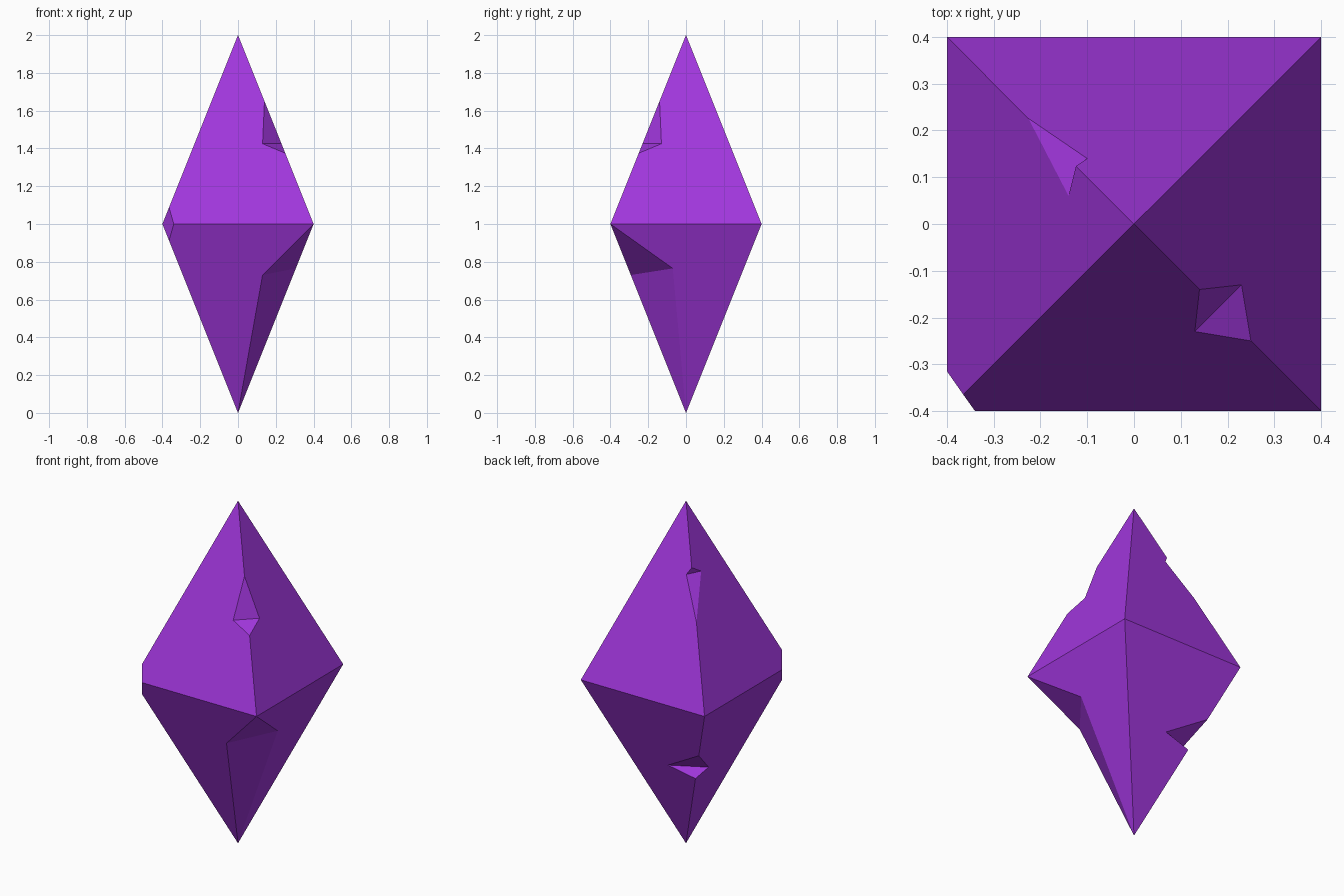
import bpy
import bmesh

HALF, HEIGHT = 0.4, 2.0
SIDES = {"front": (0, -1), "left": (1, 0), "back": (0, 1), "right": (-1, 0)}

if "Cube" in bpy.data.objects:
    bpy.data.objects.remove(bpy.data.objects["Cube"])


def reach(z):
    """Half width of the double pyramid at a height."""
    return HALF * min(z, HEIGHT - z)


def on_edge(sx, sy, z):
    """Point on a sloping corner edge."""
    return (sx * reach(z), sy * reach(z), z)


def on_side(side, along, z):
    """Point lying on one sloping side."""
    nx, ny = SIDES[side]
    return (nx * reach(z) + abs(ny) * along, ny * reach(z) + abs(nx) * along, z)


def chip(name, sx, sy, high, low, first, second):
    """Notch in a corner edge: its two ends and one point on each side."""
    return {name + "_high": on_edge(sx, sy, high),
            name + "_low": on_edge(sx, sy, low),
            name + "_a": on_side(*first),
            name + "_b": on_side(*second)}


# Tips and whole waist corners
points = {"tip": (0, 0, HEIGHT), "base": (0, 0, 0),
          "front_left": on_edge(1, -1, 1),
          "back_left": on_edge(1, 1, 1),
          "back_right": on_edge(-1, 1, 1)}

# Chips broken out of the edges, and the cut waist corner
points |= chip("nick", 1, -1, 1.65, 1.375, ("front", 0.13, 1.425), ("left", -0.13, 1.425))
points |= chip("spur", -1, 1, 1.69, 1.435, ("back", -0.10, 1.65), ("right", 0.06, 1.65))
points |= chip("dent", -1, 1, 0.69, 0.51, ("back", -0.037, 0.55), ("right", 0.10, 0.54))
points |= chip("cut", -1, -1, 1.0875, 0.9125, ("front", -0.34, 1), ("right", -0.315, 1))
points |= {"gash_a": on_side("front", 0.13, 0.73),
           "gash_b": on_side("left", -0.07, 0.765)}

outlines = [
    # Upper sides: front, left, back, right
    "tip cut_high cut_a front_left nick_low nick_a nick_high",
    "tip nick_high nick_b nick_low front_left back_left",
    "tip back_left back_right spur_low spur_a spur_high",
    "tip spur_high spur_b spur_low back_right cut_b cut_high",
    # Lower sides: front, left, back, right
    "base gash_a front_left cut_a cut_low",
    "base back_left front_left gash_b",
    "base dent_low dent_a dent_high back_right back_left",
    "base cut_low cut_b back_right dent_high dent_b dent_low",
    # Long gash and flat corner cut
    "front_left gash_a gash_b",
    "base gash_b gash_a",
    "cut_high cut_b cut_low cut_a",
]
# Two inner facets for each notch
for notch in ("nick", "spur", "dent"):
    for end in ("high", "low"):
        outlines.append(f"{notch}_{end} {notch}_a {notch}_b")

bm = bmesh.new()
verts = {name: bm.verts.new(co) for name, co in points.items()}
for outline in outlines:
    bm.faces.new([verts[name] for name in outline.split()])
bmesh.ops.recalc_face_normals(bm, faces=bm.faces)
mesh = bpy.data.meshes.new("crystal")
bm.to_mesh(mesh)
bm.free()

crystal = bpy.data.objects.new("crystal", mesh)
bpy.context.collection.objects.link(crystal)

# Purple crystal colour
purple = bpy.data.materials.new("purple")
purple.use_nodes = True
colour = (0.36, 0.038, 0.73, 1)
purple.diffuse_color = colour
purple.node_tree.nodes["Principled BSDF"].inputs["Base Color"].default_value = colour
mesh.materials.append(purple)
